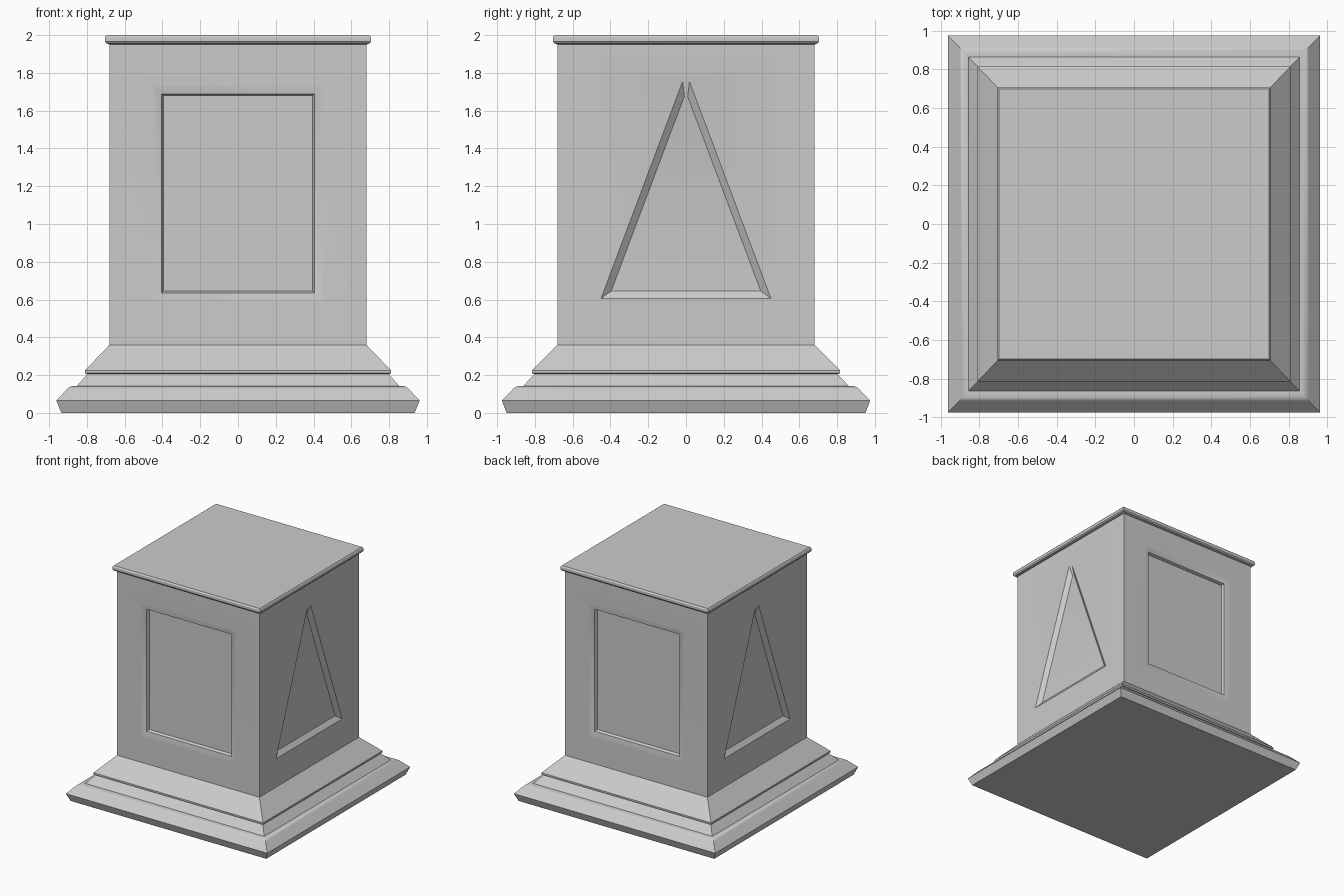
import bpy
import bmesh
from math import pi, radians
from mathutils import Matrix, Vector

cube = bpy.data.objects.get("Cube")
if cube:
    bpy.data.objects.remove(cube, do_unlink=True)

# One stone colour for the whole pedestal
stone = bpy.data.materials.new("grey_stone")
stone.use_nodes = True
colour = (0.6, 0.6, 0.6, 1)
stone.diffuse_color = colour
stone.node_tree.nodes["Principled BSDF"].inputs["Base Color"].default_value = colour


def finish(bm, name):
    bmesh.ops.remove_doubles(bm, verts=bm.verts, dist=0.0001)
    bm.normal_update()
    mesh = bpy.data.meshes.new(name)
    bm.to_mesh(mesh)
    bm.free()
    obj = bpy.data.objects.new(name, mesh)
    bpy.context.collection.objects.link(obj)
    mesh.materials.append(stone)
    bpy.ops.object.select_all(action="DESELECT")
    obj.select_set(True)
    bpy.context.view_layer.objects.active = obj
    bpy.ops.object.shade_smooth_by_angle(angle=radians(30))
    return obj


def bridge(bm, a, b):
    for i in range(4):
        j = (i + 1) % 4
        bm.faces.new((a[i], a[j], b[j], b[i]))


def square_moulding(name, profile):
    """Loft rectangular rings given as (half width, half depth, height)."""
    bm = bmesh.new()
    rings = [[bm.verts.new((sx * x, sy * y, z))
              for sx, sy in ((-1, -1), (1, -1), (1, 1), (-1, 1))]
             for x, y, z in profile]
    for a, b in zip(rings, rings[1:]):
        bridge(bm, a, b)
    bm.faces.new(rings[0][::-1])
    bm.faces.new(rings[-1])
    return finish(bm, name)


# Stepped base with rounded lower moulding
square_moulding("base_moulding", [
    (0.935, 0.95, 0), (0.962, 0.975, 0.065), (0.91, 0.922, 0.12),
    (0.902, 0.914, 0.129), (0.89, 0.9, 0.138), (0.876, 0.885, 0.142),
    (0.856, 0.864, 0.14), (0.798, 0.803, 0.205), (0.81, 0.815, 0.21),
    (0.81, 0.815, 0.225), (0.68, 0.68, 0.36)])

# Thin top slab with softened edges
square_moulding("top_slab", [
    (0.68, 0.68, 1.95), (0.697, 0.697, 1.956), (0.705, 0.705, 1.966),
    (0.705, 0.705, 1.988), (0.697, 0.697, 2)])

# Shaft walls: nested loops (bottom half width, top half width,
# bottom height, top height, depth)
WALL = 0.68
edge = (WALL, WALL, 0.36, 1.955, 0)
square_panel = [edge] + [
    (h, h, 0.595 + 0.445 - h, 1.73 - 0.445 + h, d)
    for h, d in ((0.448, 0), (0.443, 0.0005), (0.404, 0.011), (0.395, 0.035))]
triangle_panel = [edge, (0.45, 0.018, 0.605, 1.755, 0),
                  (0.396, 0.009, 0.645, 1.675, 0.03)]

bm = bmesh.new()
for quarter in range(4):
    turn = Matrix.Rotation(quarter * pi / 2, 4, "Z")
    loops = []
    for wb, wt, zb, zt, d in (triangle_panel if quarter % 2 else square_panel):
        corners = ((-wb, zb), (wb, zb), (wt, zt), (-wt, zt))
        loops.append([bm.verts.new(turn @ Vector((x, d - WALL, z)))
                      for x, z in corners])
    for a, b in zip(loops, loops[1:]):
        bridge(bm, a, b)
    bm.faces.new(loops[-1])
finish(bm, "shaft")
